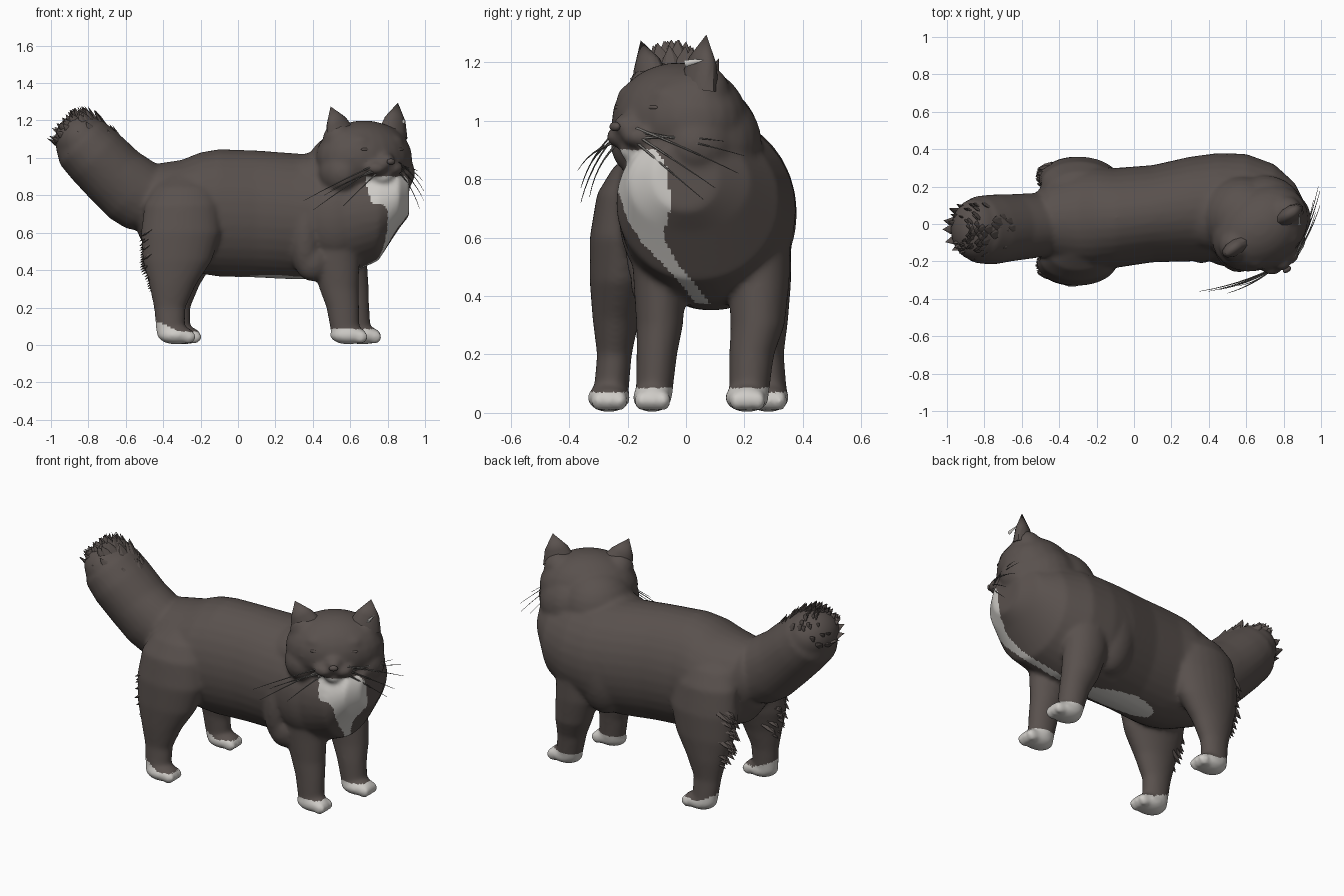
import bpy, bmesh, math, random
from mathutils import Vector, Matrix

if "Cube" in bpy.data.objects:
    bpy.data.objects.remove(bpy.data.objects["Cube"])

random.seed(4)


def material(name, rgb):
    m = bpy.data.materials.new(name)
    m.diffuse_color = (*rgb, 1)
    m.use_nodes = True
    m.node_tree.nodes["Principled BSDF"].inputs["Base Color"].default_value = m.diffuse_color
    return m


FUR = material("dark brown fur", (0.100, 0.082, 0.075))
WHITE = material("white fur", (0.62, 0.60, 0.57))
GREY = material("whisker grey", (0.17, 0.16, 0.15))
YAW = math.radians(33)                      # the head is turned to the cat's right
SIDE = Vector((math.cos(YAW), math.sin(YAW), 0))
FACE = Vector((math.sin(YAW), -math.cos(YAW), 0))
HEAD = Vector((0.66, 0.0, 1.0))


def finish(name, bm, mats, angle=50):
    bmesh.ops.recalc_face_normals(bm, faces=bm.faces)
    me = bpy.data.meshes.new(name)
    bm.to_mesh(me)
    bm.free()
    for m in mats:
        me.materials.append(m)
    ob = bpy.data.objects.new(name, me)
    bpy.context.collection.objects.link(ob)
    bpy.ops.object.select_all(action='DESELECT')
    ob.select_set(True)
    bpy.context.view_layer.objects.active = ob
    bpy.ops.object.shade_smooth_by_angle(angle=math.radians(angle))
    return ob


def loft(bm, rings, u, v, n=24):
    """Skin ellipses (centre, radius along u, radius along v) and cap the ends."""
    u, v = Vector(u), Vector(v)
    loops = []
    for c, a, b in rings:
        loops.append([bm.verts.new(Vector(c) + u * a * math.cos(t) + v * b * math.sin(t))
                      for t in (2 * math.pi * i / n for i in range(n))])
    for p, q in zip(loops, loops[1:]):
        for i in range(n):
            bm.faces.new((p[i], p[(i + 1) % n], q[(i + 1) % n], q[i]))
    bm.faces.new(loops[0])
    bm.faces.new(loops[-1])


def blob(bm, centre, radii, yaw=0.0):
    mat = Matrix.Translation(centre) @ Matrix.Rotation(yaw, 4, 'Z') @ Matrix.Diagonal((*radii, 1))
    bmesh.ops.create_uvsphere(bm, u_segments=24, v_segments=14, radius=1, matrix=mat)


def on_head(side, face, up):
    return HEAD + SIDE * side + FACE * face + Vector((0, 0, up))


def spike(bm, base, tip, wide, thick, across, n=6):
    """Flattened pointed lock of fur, also used for the ears."""
    base, tip = Vector(base), Vector(tip)
    d = (tip - base).normalized()
    u = Vector(across)
    u = (u - d * u.dot(d)).normalized()
    v = d.cross(u)
    rows = []
    for f, k in ((0, 1), (0.5, 0.68)):
        c = base.lerp(tip, f)
        rows.append([bm.verts.new(c + u * wide * k * math.cos(t) + v * thick * k * math.sin(t))
                     for t in (2 * math.pi * i / n for i in range(n))])
    top = bm.verts.new(tip)
    bm.faces.new(rows[0])
    for i in range(n):
        j = (i + 1) % n
        bm.faces.new((rows[0][i], rows[0][j], rows[1][j], rows[1][i]))
        bm.faces.new((rows[1][i], rows[1][j], top))


bm = bmesh.new()

# torso and chest: x, y min, y max, z min, z max
torso = [(-0.53, -0.14, 0.16, 0.58, 0.91), (-0.46, -0.20, 0.24, 0.48, 0.965),
         (-0.30, -0.25, 0.30, 0.41, 0.99), (-0.20, -0.25, 0.31, 0.38, 1.03),
         (-0.10, -0.235, 0.30, 0.365, 1.047), (0.10, -0.205, 0.315, 0.36, 1.04),
         (0.30, -0.20, 0.36, 0.35, 1.025), (0.45, -0.20, 0.38, 0.35, 1.015),
         (0.60, -0.23, 0.375, 0.38, 1.01), (0.75, -0.24, 0.32, 0.45, 0.99),
         (0.86, -0.20, 0.22, 0.62, 0.96), (0.915, -0.11, 0.11, 0.69, 0.93)]
loft(bm, [((x, (a + b) / 2, (c + d) / 2), (b - a) / 2, (d - c) / 2)
          for x, a, b, c, d in torso], (0, 1, 0), (0, 0, 1), 32)

# legs: z, x, y, x radius, y radius
hind = [(0.92, -0.29, -0.10, 0.08, 0.05), (0.84, -0.29, -0.16, 0.16, 0.09),
        (0.75, -0.30, -0.19, 0.20, 0.115),
        (0.60, -0.305, -0.21, 0.215, 0.12), (0.45, -0.325, -0.225, 0.185, 0.105),
        (0.32, -0.35, -0.24, 0.125, 0.08), (0.20, -0.365, -0.245, 0.085, 0.06),
        (0.05, -0.36, -0.258, 0.075, 0.06)]
near = [(0.75, 0.53, -0.08, 0.14, 0.12), (0.45, 0.52, -0.09, 0.13, 0.09),
        (0.30, 0.54, -0.09, 0.105, 0.08), (0.20, 0.56, -0.10, 0.088, 0.07),
        (0.05, 0.575, -0.11, 0.075, 0.062)]
far = [(0.75, 0.54, 0.22, 0.15, 0.14), (0.45, 0.56, 0.25, 0.13, 0.105),
       (0.30, 0.59, 0.245, 0.11, 0.093), (0.20, 0.615, 0.225, 0.087, 0.077),
       (0.05, 0.64, 0.215, 0.072, 0.067)]
hind_far = [(z, x + 0.04 * (0.84 - z), 0.03 - y, a, b) for z, x, y, a, b in hind]
for leg, reach, w in ((hind, 0.03, 0.074), (hind_far, 0.03, 0.072),
                      (near, 0.015, 0.068), (far, 0.025, 0.076)):
    loft(bm, [((x, y, z), a, b) for z, x, y, a, b in leg], (1, 0, 0), (0, 1, 0))
    z, x, y, a, b = leg[-1]
    blob(bm, (x + reach, y - 0.006, 0.052), (0.10, w, 0.05))            # paw
    for k in (-1, 0, 1):                                              # toes
        blob(bm, (x + reach + 0.065, y - 0.004 + k * 0.037, 0.042), (0.04, 0.026, 0.036))

# shoulder and elbow fur
blob(bm, (0.36, -0.11, 0.60), (0.09, 0.10, 0.24))
blob(bm, (0.40, -0.11, 0.45), (0.10, 0.08, 0.11))
blob(bm, (0.52, -0.11, 0.68), (0.17, 0.12, 0.22))
blob(bm, (0.38, 0.24, 0.65), (0.16, 0.13, 0.26))

# tail
axis = Vector((-0.7071, 0, 0.7071))
loft(bm, [((-0.38, 0.0, 0.74), 0.15, 0.19), ((-0.46, 0.0, 0.765), 0.17, 0.20),
          ((-0.55, -0.01, 0.815), 0.175, 0.195),
          ((-0.66, -0.02, 0.905), 0.18, 0.18), ((-0.76, -0.03, 1.005), 0.188, 0.175),
          ((-0.835, -0.03, 1.08), 0.18, 0.165), ((-0.885, -0.03, 1.135), 0.13, 0.125),
          ((-0.91, -0.03, 1.165), 0.06, 0.06)], (0, 1, 0), (0.7071, 0, 0.7071))
blob(bm, (-0.84, -0.03, 1.10), (0.14, 0.17, 0.14))

# neck ruff, head, muzzle, cheeks, brow and chin
blob(bm, (0.58, 0.04, 0.93), (0.22, 0.215, 0.21))
blob(bm, (0.70, 0.06, 0.92), (0.21, 0.20, 0.20))
blob(bm, (0.42, 0.06, 0.88), (0.2, 0.2, 0.15))
blob(bm, on_head(0, 0.025, 0), (0.275, 0.215, 0.2), YAW)
blob(bm, on_head(0, 0.20, -0.015), (0.06, 0.09, 0.05), YAW)
blob(bm, on_head(0, 0.19, -0.105), (0.06, 0.07, 0.04), YAW)
for s in (-1, 1):
    blob(bm, on_head(s * 0.05, 0.215, -0.055), (0.065, 0.068, 0.042), YAW)
    blob(bm, on_head(s * 0.17, 0.05, -0.08), (0.11, 0.13, 0.12), YAW)
    blob(bm, on_head(s * 0.09, 0.14, 0.08), (0.08, 0.065, 0.05), YAW)
    blob(bm, on_head(s * 0.165, 0.03, 0.10), (0.085, 0.085, 0.09), YAW)

# fuse everything into one skin
body = finish("body", bm, [FUR, WHITE])
mod = body.modifiers.new("fuse", 'REMESH')
mod.mode = 'VOXEL'
mod.voxel_size = 0.0115
mod = body.modifiers.new("soften", 'SMOOTH')
mod.factor = 0.5
mod.iterations = 12
skin = bpy.data.meshes.new_from_object(body.evaluated_get(bpy.context.evaluated_depsgraph_get()))
body.modifiers.clear()
body.data = skin
skin.materials.clear()
skin.materials.append(FUR)
skin.materials.append(WHITE)


def ramp(z, pts):
    for (z0, a), (z1, b) in zip(pts, pts[1:]):
        if z <= z1:
            return a + (b - a) * max(0, (z - z0) / (z1 - z0))
    return pts[-1][1]


# white paws, bib and belly stripe
LEFT = [(0.33, 0.065), (0.42, 0.0), (0.50, -0.07), (0.58, -0.15), (0.65, -0.195), (0.75, -0.23), (0.8, -0.30)]
RIGHT = [(0.33, 0.115), (0.43, 0.04), (0.50, -0.02), (0.60, -0.08), (0.70, -0.055), (0.83, -0.06), (0.9, -0.10)]
for p in skin.polygons:
    x, y, z = p.center
    paw = z < (0.08 - (x + 0.33) * 0.45 if x < 0 else 0.085) or (z < 0.07 and x < 0)
    edge = 0.68 + max(0, 0.88 - z) * 0.28 if z > 0.6 else 0.56
    bib = 0.33 < z < 0.90 and x > edge and ramp(z, LEFT) < y < ramp(z, RIGHT)
    belly = (z < 0.42 and p.normal.z < -0.5
             and abs(y - 0.07) < 0.085 * math.sqrt(max(0, 1 - ((x - 0.18) / 0.25) ** 2)))
    p.material_index = int(paw or bib or belly)
    p.use_smooth = True

# ears
for name, base, tip in (("right_ear", (0.555, -0.115, 1.11), (0.495, -0.155, 1.275)),
                        ("left_ear", (0.825, 0.045, 1.12), (0.855, 0.07, 1.295))):
    bm = bmesh.new()
    spike(bm, base, tip, 0.095, 0.055, SIDE, 10)
    finish(name, bm, [FUR])
bm = bmesh.new()
spike(bm, (0.885, -0.005, 1.195), (0.885, 0.065, 1.21), 0.012, 0.008, (0, 0, 1))
finish("ear_tuft", bm, [WHITE])

# nose and closed eyelids
bm = bmesh.new()
blob(bm, on_head(0, 0.29, -0.02), (0.025, 0.015, 0.016), YAW)
finish("nose", bm, [FUR])
bm = bmesh.new()
for s in (-1, 1):
    blob(bm, on_head(s * 0.10, 0.202, 0.045), (0.035, 0.015, 0.01), YAW)
finish("eyelids", bm, [FUR])

# ragged locks on the tail tip
bm = bmesh.new()
tip = Vector((-0.83, -0.03, 1.08))
up = Vector((0.7071, 0, 0.7071))
for i in range(90):
    a = random.gauss(math.pi / 2, 1.1)
    r = random.uniform(0.3, 1.0)
    out = Vector((0, 1, 0)) * math.cos(a) + up * math.sin(a)
    slide = -0.16 * random.random() if r > 0.85 else 0.0
    base = tip + out * 0.155 * r + axis * (0.13 * math.sqrt(1 - r * r) + slide)
    spike(bm, base - axis * 0.04, base + axis * 0.05 + out * 0.028, 0.036, 0.014, out.cross(axis))
finish("tail_locks", bm, [FUR], 30)

# ragged locks behind the thighs
bm = bmesh.new()
for side in (-1, 1):
    for i in range(26):
        z = 0.30 + 0.32 * i / 25
        y = random.uniform(0.18, 0.27)
        back = -0.46 - 0.05 * min(1, (z - 0.3) / 0.12) + abs(y - 0.22) * 0.25
        y = -y if side < 0 else 0.03 + y
        spike(bm, (back + 0.06, y, z + 0.035), (back - 0.018, y, z - 0.015), 0.035, 0.018, (0, 1, 0))
finish("thigh_locks", bm, [FUR], 30)

# whiskers: bent tapering wires from each cheek
START = {"right": Vector((0.74, -0.24, 0.94)), "left": Vector((0.86, -0.17, 0.95))}
ENDS = {"right": [(0.35, -0.36, 0.77), (0.40, -0.36, 0.72), (0.46, -0.35, 0.80),
                  (0.50, -0.37, 0.83), (0.56, -0.33, 0.74)],
        "left": [(0.995, 0.18, 0.82), (0.985, 0.20, 0.88), (0.995, 0.10, 0.77),
                 (0.96, 0.13, 0.93), (0.97, 0.06, 0.73)]}
for side, ends in ENDS.items():
    cu = bpy.data.curves.new(side + "_whiskers", 'CURVE')
    cu.dimensions = '3D'
    cu.bevel_depth = 0.005
    cu.bevel_resolution = 0
    cu.materials.append(GREY)
    for i, e in enumerate(ends):
        a, b = START[side] + Vector((0, 0, 0.012 * (2 - i))), Vector(e)
        mid = a.lerp(b, 0.5) + FACE * 0.03 + Vector((0, 0, 0.02))
        sp = cu.splines.new('POLY')
        sp.points.add(6)
        for k, pt in enumerate(sp.points):
            t = k / 6
            pt.co = (*(a * (1 - t) ** 2 + mid * 2 * t * (1 - t) + b * t * t), 1)
            pt.radius = 1 - 0.8 * t
    bpy.context.collection.objects.link(bpy.data.objects.new(side + "_whiskers", cu))
